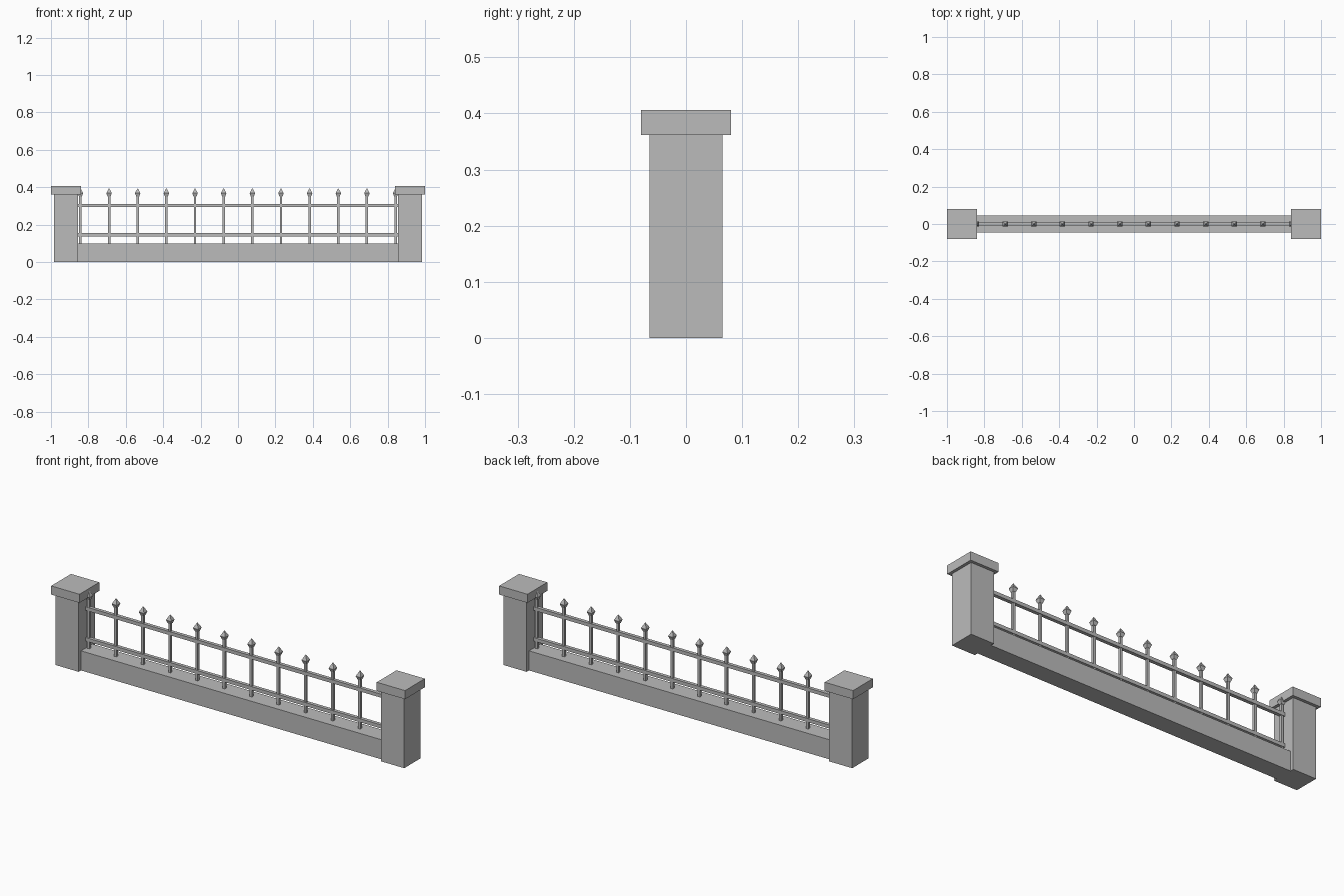
import bpy, bmesh
from math import pi, sqrt

cube = bpy.data.objects.get("Cube")
if cube:
    bpy.data.objects.remove(cube, do_unlink=True)

# One plain grey for everything
grey = bpy.data.materials.new("stone grey")
grey.use_nodes = True
colour = (0.5, 0.5, 0.5, 1)
grey.diffuse_color = colour
grey.node_tree.nodes["Principled BSDF"].inputs["Base Color"].default_value = colour


def finish(name, bm):
    bmesh.ops.recalc_face_normals(bm, faces=bm.faces)
    mesh = bpy.data.meshes.new(name)
    bm.to_mesh(mesh)
    bm.free()
    mesh.materials.append(grey)
    obj = bpy.data.objects.new(name, mesh)
    bpy.context.collection.objects.link(obj)
    return obj


def loft(name, x, profile):
    """Stack of rectangles: each profile entry is (z, half width, half depth)."""
    bm = bmesh.new()
    rings = []
    for z, w, d in profile:
        corners = [(-w, -d), (w, -d), (w, d), (-w, d)]
        rings.append([bm.verts.new((x + a, b, z)) for a, b in corners])
    for low, high in zip(rings, rings[1:]):
        for i in range(4):
            j = (i + 1) % 4
            bm.faces.new((low[i], low[j], high[j], high[i]))
    bm.faces.new(rings[0])
    bm.faces.new(rings[-1])
    bmesh.ops.remove_doubles(bm, verts=bm.verts, dist=0.0001)
    return finish(name, bm)


def box(name, x, z0, z1, w, d):
    return loft(name, x, [(z0, w, d), (z1, w, d)])


# Low wall between the posts
box("base_wall", 0, 0, 0.10, 0.857, 0.046)

# End posts with overhanging caps
for side, sign in (("left", 1), ("right", -1)):
    box(side + "_post", sign * 0.92, 0, 0.362, 0.065, 0.065)
    box(side + "_post_cap", sign * 0.92, 0.362, 0.406, 0.08, 0.08)

# Horizontal rails
for name, z in (("lower_rail", 0.145), ("upper_rail", 0.302)):
    box(name, 0, z - 0.009, z + 0.009, 0.857, 0.009)

# Evenly spaced pickets with pointed finials
count, spacing = 12, 0.1532
for i in range(count):
    x = (i - (count - 1) / 2) * spacing
    box(f"picket_{i + 1}", x, 0.10, 0.355, 0.0065, 0.0065)
    loft(f"finial_{i + 1}", x, [(0.35, 0.008, 0.008), (0.368, 0.0145, 0.0145),
                                (0.394, 0.001, 0.001)])
